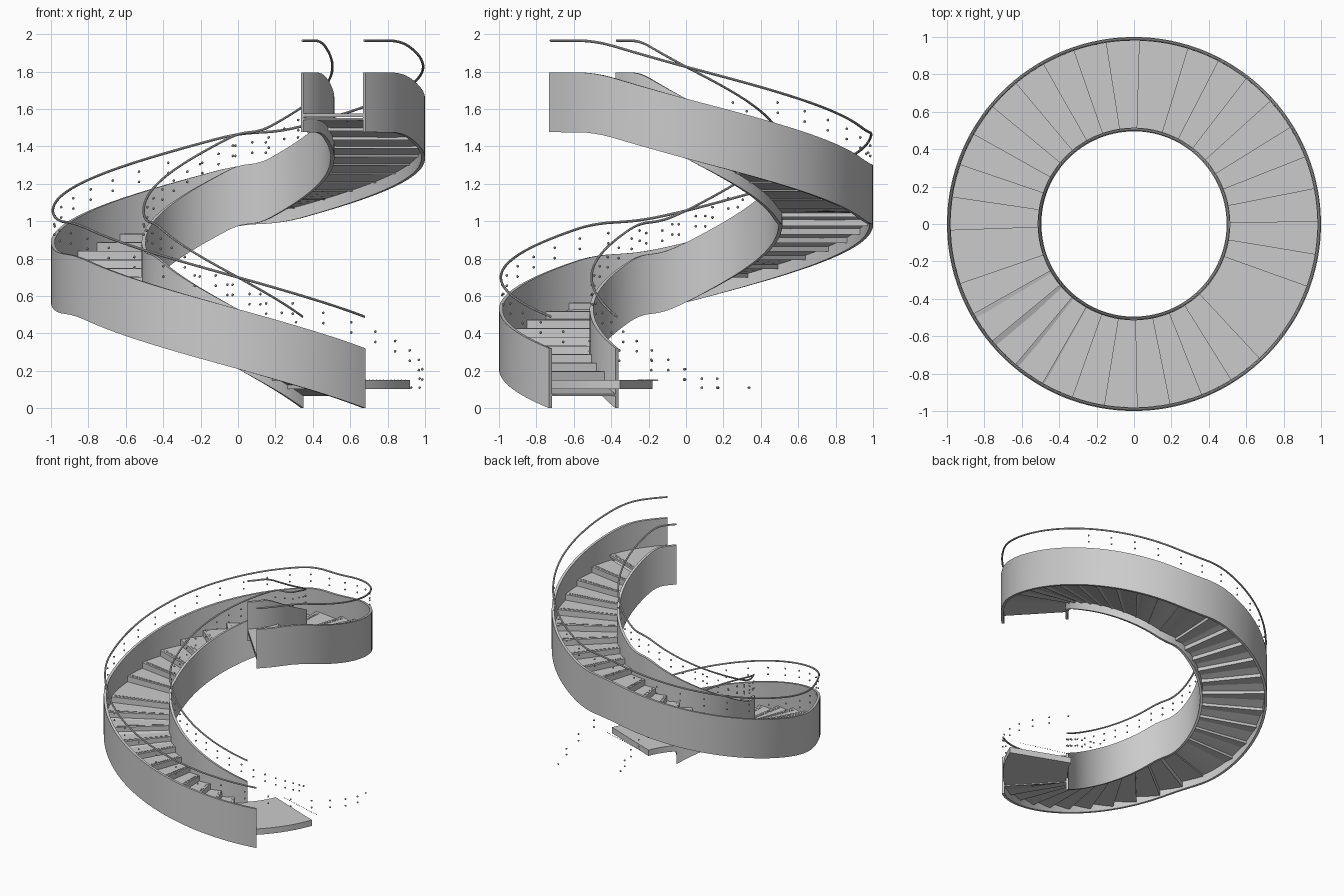
import bpy, bmesh, math

if "Cube" in bpy.data.objects:
    bpy.data.objects.remove(bpy.data.objects["Cube"])

START = math.radians(-47)          # plan angle where the climb begins (clockwise)
KEYS = [(-100, -0.488), (0, 0), (43, .21), (103, .497), (119, .512), (133, .565),
        (223, .98), (237, .99), (313, 1.335), (342, 1.475), (460, 1.48)]


def lin(u):
    for (a, za), (b, zb) in zip(KEYS, KEYS[1:]):
        if u <= b:
            return za + (zb - za) * (u - a) / (b - a)
    return KEYS[-1][1]


def base(u):
    # smoothed height of the stringer's lower edge after u degrees of climb
    return sum(lin(u + d) for d in range(-6, 7)) / 13


def pt(r, u, z):
    a = START - math.radians(u)
    return (r * math.cos(a), r * math.sin(a), z)


def finish(bm, name, smooth=True):
    bmesh.ops.recalc_face_normals(bm, faces=bm.faces)
    me = bpy.data.meshes.new(name)
    bm.to_mesh(me)
    bm.free()
    ob = bpy.data.objects.new(name, me)
    bpy.context.collection.objects.link(ob)
    if smooth:
        bpy.ops.object.select_all(action='DESELECT')
        ob.select_set(True)
        bpy.context.view_layer.objects.active = ob
        bpy.ops.object.shade_smooth_by_angle(angle=math.radians(35))
    return ob


def sweep(bm, section, u0, u1, n, height):
    # carry a closed (radius, z offset) section around the helix
    rings = []
    for i in range(n + 1):
        u = u0 + (u1 - u0) * i / n
        rings.append([bm.verts.new(pt(r, u, height(u) + dz)) for r, dz in section])
    m = len(section)
    for a, b in zip(rings, rings[1:]):
        for j in range(m):
            k = (j + 1) % m
            bm.faces.new((a[j], a[k], b[k], b[j]))
    bm.faces.new(rings[0])
    bm.faces.new(rings[-1])


def rect(r0, r1, z0, z1):
    return [(r0, z0), (r1, z0), (r1, z1), (r0, z1)]


# side stringers and handrails
for side, r0, r1 in (("outer", .98, 1.0), ("inner", .495, .515)):
    bm = bmesh.new()
    sweep(bm, rect(r0, r1, 0, .32), 0, 360, 120, base)
    finish(bm, side + "_stringer")
    mid = (r0 + r1) / 2
    circle = [(mid + .007 * math.cos(k * math.pi / 4),
               .49 + .007 * math.sin(k * math.pi / 4)) for k in range(8)]
    bm = bmesh.new()
    sweep(bm, circle, 0, 360, 120, base)
    finish(bm, side + "_handrail")

# curved underside
bm = bmesh.new()
sweep(bm, rect(.51, .985, .065, .075), 0, 360, 120, base)
finish(bm, "soffit")

# steps: three flights separated by flat landings
risers = [12 + 10.3 * i for i in range(11)]
risers += [132 + 10.4 * i for i in range(10)]
risers += [241 + 10.3 * i for i in range(10)]
edges = [-26] + risers + [360]
RISE = (1.575 - .15) / len(risers)
steps, strips = bmesh.new(), bmesh.new()
for i, (a, b) in enumerate(zip(edges, edges[1:])):
    top = .15 + RISE * i
    last = i == len(edges) - 2
    thick = .018 if last else .048
    nose = a - 1 if i else a
    sweep(steps, rect(.5, .985, -thick, 0), nose, b, max(2, round((b - a) / 4)),
          lambda u: top)
    # grip strips beside the nosing
    if i:
        for off in (0, .9):
            sweep(strips, rect(.53, .965, -.001, .002), a + off, a + off + .35, 1,
                  lambda u: top)
finish(steps, "steps")
finish(strips, "grip_strips", False)


# small baluster fixings, in two rows along both sides, set back from the rail
def studs(name, points, size):
    bm = bmesh.new()
    for p in points:
        r = bmesh.ops.create_icosphere(bm, subdivisions=1, radius=size)
        bmesh.ops.translate(bm, verts=r["verts"], vec=p)
    finish(bm, name)


spots = []
for r in (.985, .505):
    for k in range(35):
        u = -67 + 10.3 * k
        for h in (.38, .435):
            spots.append(pt(r, u, max(.11, base(u) + h)))
studs("baluster_studs", spots, .008)
studs("lower_grip_dots", [pt(.55 + .02 * k, -31, .15) for k in range(20)], .004)
